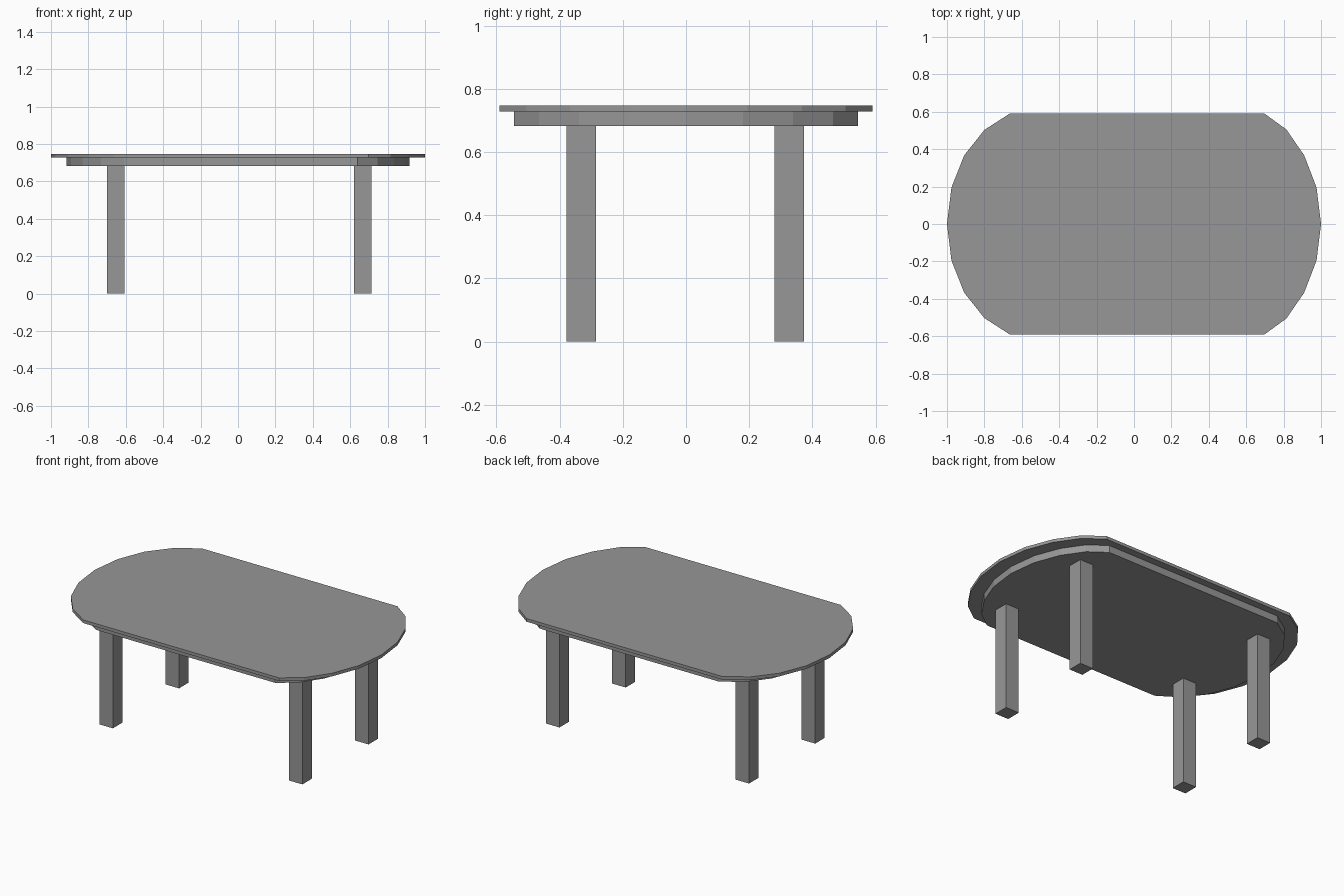
import bpy
import bmesh

cube = bpy.data.objects.get("Cube")
if cube:
    bpy.data.objects.remove(cube, do_unlink=True)

# One plain grey for the whole table
grey = bpy.data.materials.new("plain_grey")
grey.use_nodes = True
colour = (0.31, 0.31, 0.31, 1)
grey.diffuse_color = colour
grey.node_tree.nodes["Principled BSDF"].inputs["Base Color"].default_value = colour

# Rounded end profiles, from the tip towards the straight long edge
RIGHT_END = [(1.0, 0), (0.976, 0.195), (0.91, 0.367), (0.815, 0.505), (0.698, 0.59)]
LEFT_END = [(-1.0, 0), (-0.976, 0.195), (-0.908, 0.367), (-0.80, 0.503), (-0.665, 0.59)]
upper = RIGHT_END + LEFT_END[::-1]
OUTLINE = upper + [(x, -y) for x, y in upper[-2:0:-1]]


def prism(name, outline, bottom, top):
    """Extrude a flat outline between two heights."""
    bm = bmesh.new()
    face = bm.faces.new([bm.verts.new((x, y, bottom)) for x, y in outline])
    extruded = bmesh.ops.extrude_face_region(bm, geom=[face])
    for v in extruded["geom"]:
        if isinstance(v, bmesh.types.BMVert):
            v.co.z = top
    bmesh.ops.recalc_face_normals(bm, faces=bm.faces)
    mesh = bpy.data.meshes.new(name)
    bm.to_mesh(mesh)
    bm.free()
    mesh.materials.append(grey)
    obj = bpy.data.objects.new(name, mesh)
    bpy.context.collection.objects.link(obj)
    return obj


# Top board and the smaller slab beneath it
prism("table_top", OUTLINE, 0.728, 0.748)
prism("under_slab", [(x * 0.916, y * 0.922) for x, y in OUTLINE], 0.683, 0.728)

# Four square legs
HALF = 0.047
for side, x in (("left", 0.667), ("right", -0.654)):
    for end, y in (("front", -0.332), ("back", 0.327)):
        square = [(x + sx * HALF, y + sy * HALF)
                  for sx, sy in ((-1, -1), (1, -1), (1, 1), (-1, 1))]
        prism(f"{end}_{side}_leg", square, 0, 0.683)
